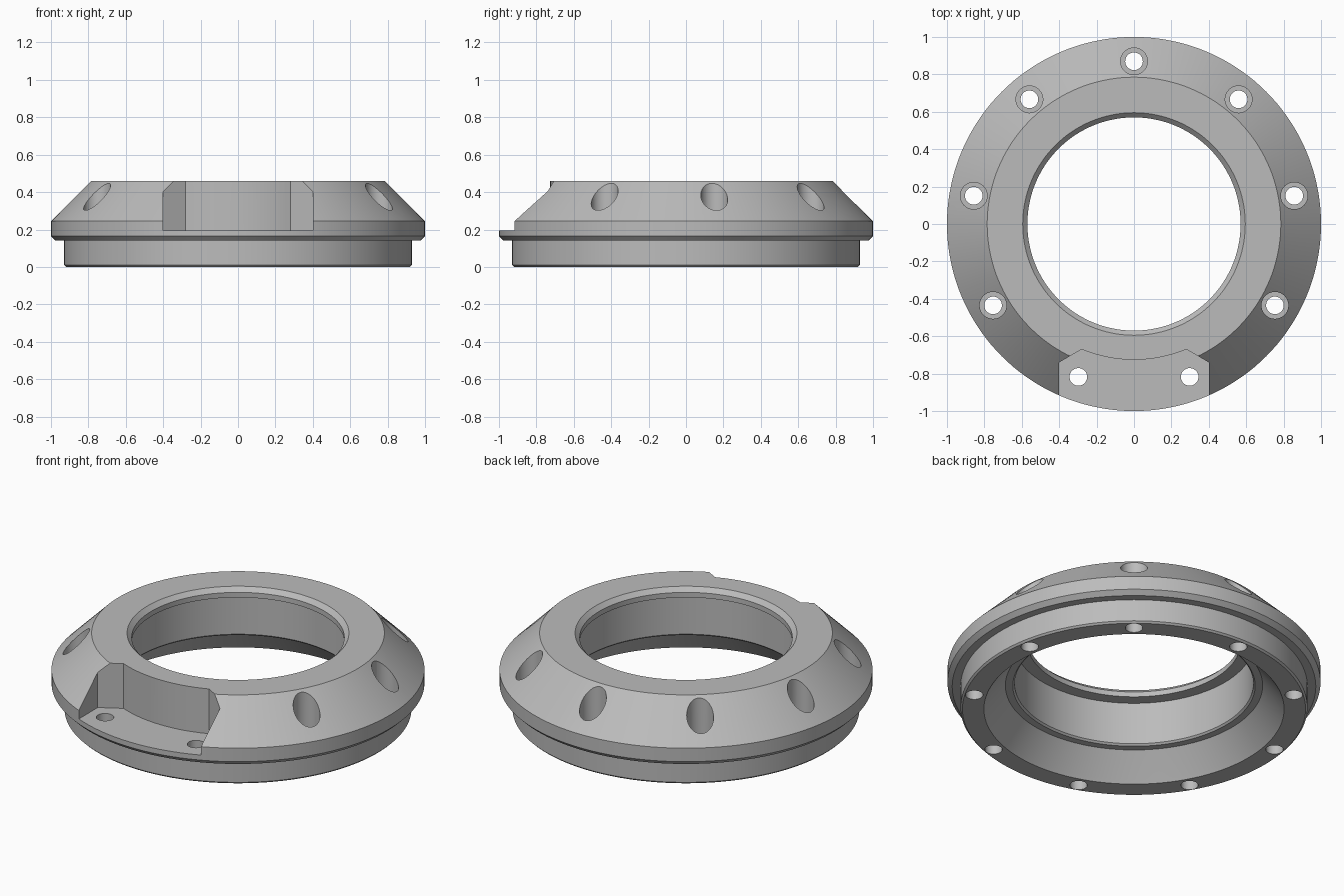
import bpy, bmesh, math

if "Cube" in bpy.data.objects:
    bpy.data.objects.remove(bpy.data.objects["Cube"])

N = 144

metal = bpy.data.materials.new("grey_metal")
metal.diffuse_color = (0.5, 0.5, 0.5, 1)
metal.use_nodes = True
metal.node_tree.nodes["Principled BSDF"].inputs["Base Color"].default_value = metal.diffuse_color


def make_object(name, bm):
    bmesh.ops.recalc_face_normals(bm, faces=bm.faces)
    mesh = bpy.data.meshes.new(name)
    bm.to_mesh(mesh)
    bm.free()
    obj = bpy.data.objects.new(name, mesh)
    bpy.context.collection.objects.link(obj)
    mesh.materials.append(metal)
    return obj


def lathe(name, profile):
    """Closed ring from (radius, height) points."""
    bm = bmesh.new()
    rings = []
    for i in range(N):
        a = 2 * math.pi * i / N
        rings.append([bm.verts.new((r * math.cos(a), r * math.sin(a), z)) for r, z in profile])
    k = len(profile)
    for i in range(N):
        a, b = rings[i], rings[(i + 1) % N]
        for j in range(k):
            bm.faces.new((a[j], b[j], b[(j + 1) % k], a[(j + 1) % k]))
    return make_object(name, bm)


def prism(bm, outline, z0, z1):
    low = [bm.verts.new((x, y, z0)) for x, y in outline]
    high = [bm.verts.new((x, y, z1)) for x, y in outline]
    n = len(outline)
    bm.faces.new(low[::-1])
    bm.faces.new(high)
    for i in range(n):
        j = (i + 1) % n
        bm.faces.new((low[i], low[j], high[j], high[i]))


def circle(cx, cy, r, n=40):
    return [(cx + r * math.cos(2 * math.pi * i / n), cy + r * math.sin(2 * math.pi * i / n))
            for i in range(n)]


def cut(target, name, prisms):
    bm = bmesh.new()
    for p in prisms:
        prism(bm, *p)
    cutter = make_object(name, bm)
    cutter.hide_render = True
    mod = target.modifiers.new(name, 'BOOLEAN')
    mod.operation = 'DIFFERENCE'
    mod.solver = 'EXACT'
    mod.object = cutter
    bpy.context.view_layer.objects.active = target
    bpy.ops.object.modifier_apply(modifier=name)
    bpy.data.objects.remove(cutter, do_unlink=True)


# Ring body: outside from the base up, then down the stepped bore
flange = lathe("flange_ring", [
    (0.92, 0), (0.93, 0.01), (0.93, 0.14), (0.975, 0.14), (1.0, 0.165),
    (1.0, 0.245), (0.785, 0.46), (0.595, 0.46), (0.57, 0.435), (0.57, 0.405),
    (0.64, 0.405), (0.64, 0.155), (0.65, 0.145), (0.69, 0.145), (0.79, 0.02), (0.805, 0)])

# Front notch with an arched back wall and slanted corners
half = math.asin(0.28 / 0.726)
arc = [(0.726 * math.sin(t), -0.726 * math.cos(t))
       for t in (-half + 2 * half * i / 20 for i in range(21))]
notch = [(-0.4, -1.2), (-0.4, -0.74)] + arc + [(0.4, -0.74), (0.4, -1.2)]
cut(flange, "front_notch", [(notch, 0.195, 0.7)])

# Nine bolt holes; the seven outside the notch are counterbored
spots = [(0.87 * math.cos(math.radians(90 + 40 * k)), 0.87 * math.sin(math.radians(90 + 40 * k)))
         for k in range(9)]
cut(flange, "counterbores", [(circle(x, y, 0.072), 0.195, 0.7) for x, y in spots if y > -0.6])
cut(flange, "bolt_holes", [(circle(x, y, 0.047), -0.2, 0.8) for x, y in spots])

# Smooth curved walls, sharp edges
bpy.ops.object.select_all(action='DESELECT')
flange.select_set(True)
bpy.context.view_layer.objects.active = flange
bpy.ops.object.shade_smooth_by_angle(angle=math.radians(25))
